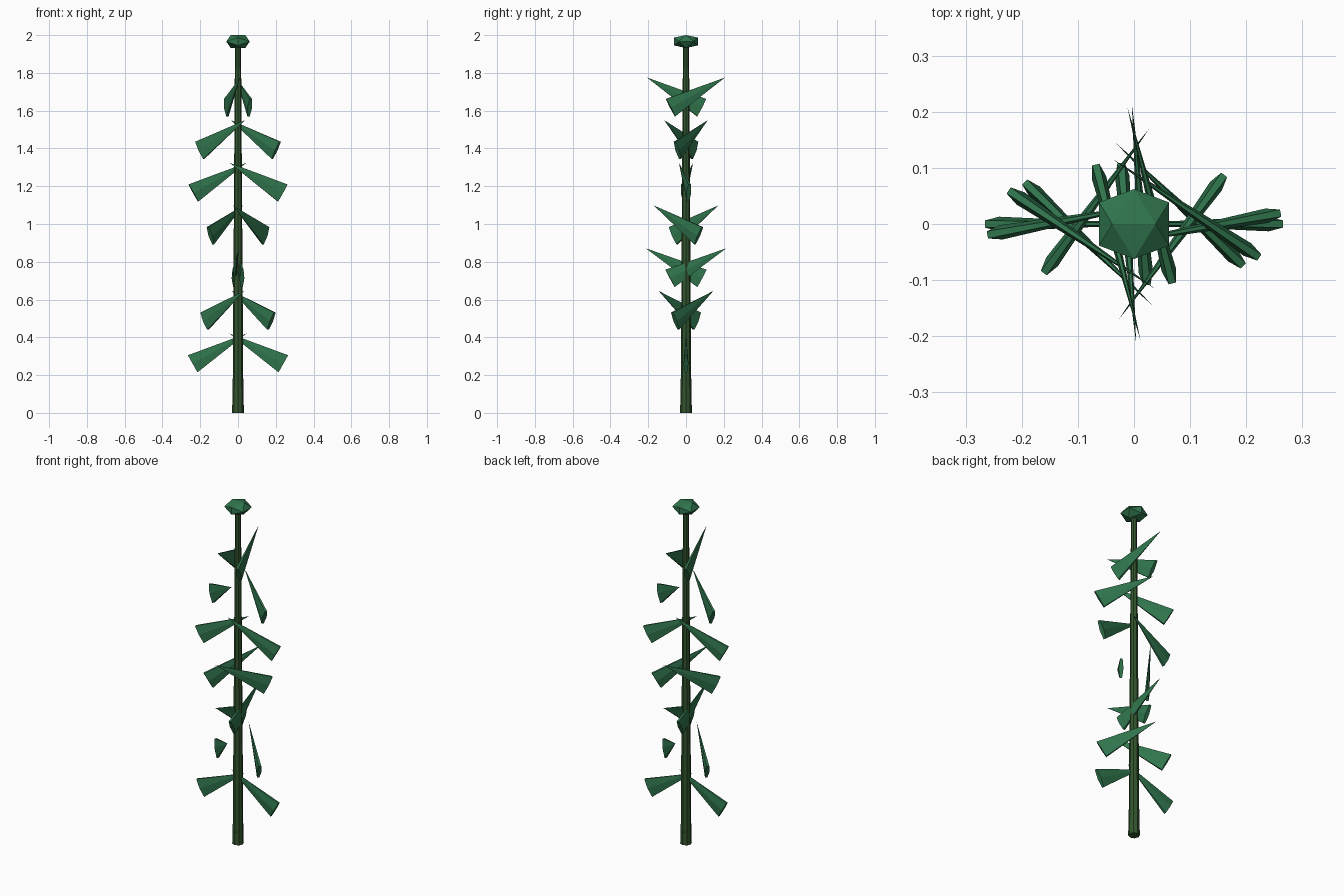
import bpy, bmesh, math
from mathutils import Vector, Matrix

old = bpy.data.objects.get("Cube")
if old:
    bpy.data.objects.remove(old, do_unlink=True)


def make_material(name, rgb):
    mat = bpy.data.materials.new(name)
    mat.use_nodes = True
    mat.diffuse_color = (*rgb, 1)
    mat.node_tree.nodes["Principled BSDF"].inputs["Base Color"].default_value = (*rgb, 1)
    return mat


leaf_green = make_material("leaf green", (0.03, 0.18, 0.075))
stem_green = make_material("stem green", (0.032, 0.09, 0.027))


def add_object(name, bm, mat):
    bmesh.ops.recalc_face_normals(bm, faces=bm.faces)
    mesh = bpy.data.meshes.new(name)
    bm.to_mesh(mesh)
    bm.free()
    mesh.materials.append(mat)
    obj = bpy.data.objects.new(name, mesh)
    bpy.context.collection.objects.link(obj)
    return obj


def add_stem(name, bottom, top, r_bottom, r_top):
    bm = bmesh.new()
    bmesh.ops.create_cone(bm, cap_ends=True, segments=8, radius1=r_bottom, radius2=r_top,
                          depth=top - bottom,
                          matrix=Matrix.Translation((0, 0, (top + bottom) / 2)))
    return add_object(name, bm, stem_green)


def add_leaf(name, tip, base, half_width=0.06, half_thick=0.013):
    """Flattened cone, standing on edge, from its broad base to its tip."""
    axis = tip - base
    forward = axis.normalized()
    side = forward.cross(Vector((0, 0, 1))).normalized()
    upright = side.cross(forward)
    turn = Matrix((upright, side, forward)).transposed().to_4x4()
    bm = bmesh.new()
    bmesh.ops.create_cone(bm, cap_ends=True, segments=6, radius1=1, radius2=0,
                          depth=axis.length)
    bm.transform(Matrix.Translation((tip + base) / 2) @ turn
                 @ Matrix.Diagonal((half_width, half_thick, 1, 1)))
    return add_object(name, bm, leaf_green)


# Tapering stem with a slightly thicker foot
add_stem("stem", 0, 1.95, 0.029, 0.016)
add_stem("stem_foot", 0, 0.075, 0.031, 0.03)

# Seven pairs of opposite leaves, turning up the stem
for level in range(7):
    z = 0.226 * level
    for half, side_name in enumerate(("a", "b")):
        a = math.radians(42.5 * level + 180 * half)
        c, s = math.cos(a), math.sin(a)
        add_leaf(f"leaf_{level + 1}_{side_name}",
                 Vector((-0.045 * c, 0.215 * s, z + 0.42)),
                 Vector((0.24 * c, -0.085 * s, z + 0.26)))

# Flattened twenty-sided bud: hull of three crossed golden rectangles
bm = bmesh.new()
phi = (1 + math.sqrt(5)) / 2
unit = 0.0385
for u in (-1, 1):
    for v in (-phi, phi):
        for p in ((v, u, 0), (0, v, u), (u, 0, v)):
            bm.verts.new(Vector(p) * unit)
bmesh.ops.convex_hull(bm, input=bm.verts)
bm.transform(Matrix.Translation((0, 0, 1.966)) @ Matrix.Diagonal((1, 1, 0.546, 1)))
add_object("bud", bm, leaf_green)
